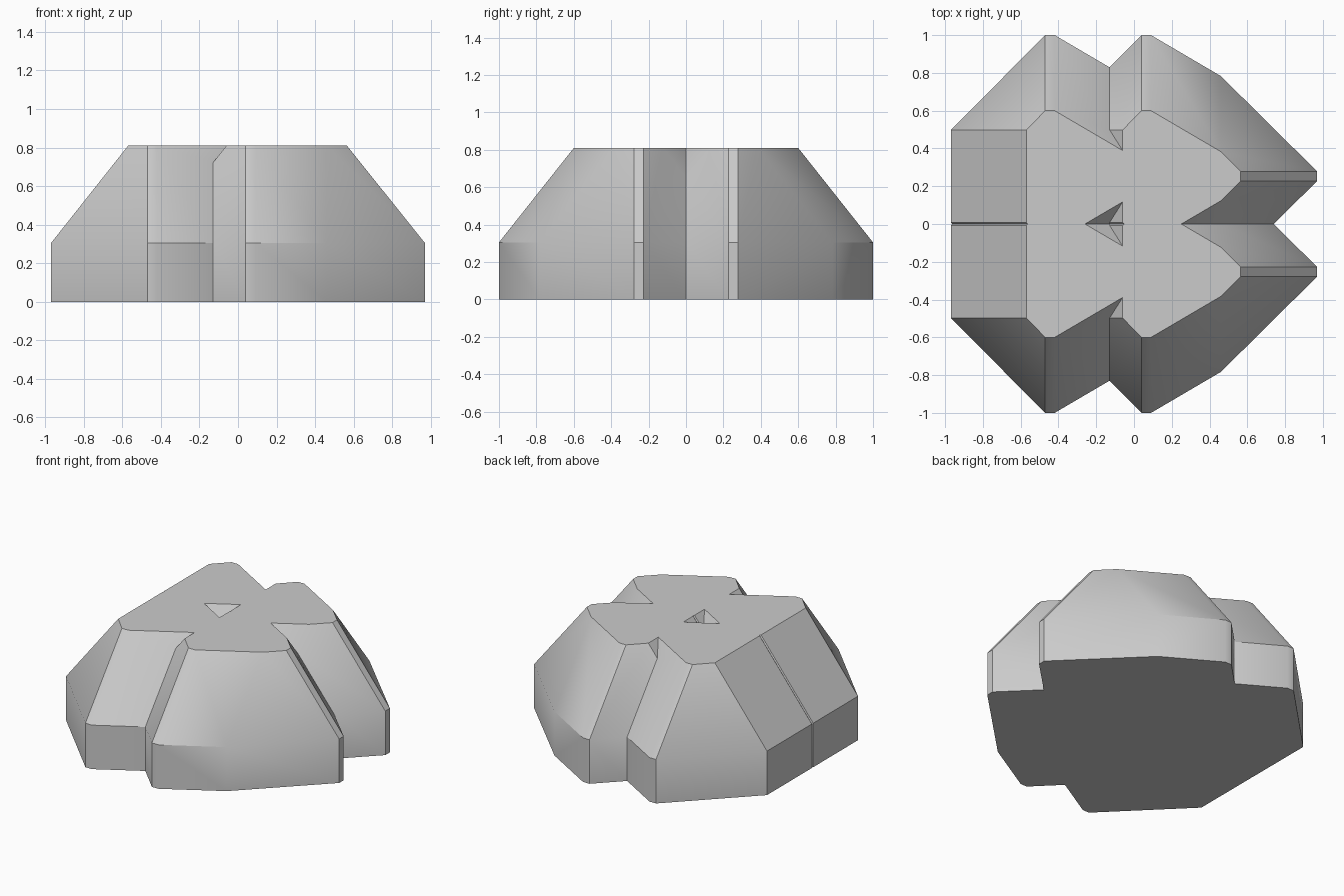
import bpy, bmesh, math

cube = bpy.data.objects.get("Cube")
if cube:
    bpy.data.objects.remove(cube, do_unlink=True)

grey = bpy.data.materials.new("plain_grey")
grey.use_nodes = True
grey.diffuse_color = (0.6, 0.6, 0.6, 1)
grey.node_tree.nodes["Principled BSDF"].inputs["Base Color"].default_value = (0.6, 0.6, 0.6, 1)

SHOULDER, TOP = 0.305, 0.81
# Half outlines of one lobe, as distances from its axis: x, y
LOWER = [(-0.46, 0.245), (0.04, 0.747), (0.09, 0.747), (0.46, 0.53), (0.97, 0.025)]
UPPER = [(-0.06, 0.245), (0.04, 0.347), (0.09, 0.347), (0.46, 0.13), (0.565, 0.025)]


def lobe(name, shift, side):
    """Convex lobe: upright wall below the shoulder, sloped sides above it."""
    bm = bmesh.new()
    for outline, z in ((LOWER, 0), (LOWER, SHOULDER), (UPPER, TOP)):
        for x, y in outline:
            for s in (1, -1):
                bm.verts.new((x + shift, side * 0.253 + s * y, z))
    bmesh.ops.convex_hull(bm, input=bm.verts)
    bmesh.ops.dissolve_limit(bm, angle_limit=math.radians(2), verts=bm.verts, edges=bm.edges)
    bmesh.ops.recalc_face_normals(bm, faces=bm.faces)
    mesh = bpy.data.meshes.new(name)
    bm.to_mesh(mesh)
    bm.free()
    mesh.materials.append(grey)
    ob = bpy.data.objects.new(name, mesh)
    bpy.context.collection.objects.link(ob)
    return ob


# Two mirrored pairs of lobes, merged into one faceted block
lobes = [lobe("faceted_block", shift, side) for shift in (0, -0.51) for side in (1, -1)]
block = lobes[0]
bpy.ops.object.select_all(action="DESELECT")
bpy.context.view_layer.objects.active = block
block.select_set(True)
for other in lobes[1:]:
    mod = block.modifiers.new("merge", "BOOLEAN")
    mod.operation = "UNION"
    mod.solver = "EXACT"
    mod.object = other
    bpy.ops.object.modifier_apply(modifier=mod.name)
    bpy.data.objects.remove(other, do_unlink=True)

# Clean flat areas left by the merge
bm = bmesh.new()
bm.from_mesh(block.data)
bmesh.ops.remove_doubles(bm, verts=bm.verts, dist=0.0005)
bmesh.ops.dissolve_limit(bm, angle_limit=math.radians(1), verts=bm.verts, edges=bm.edges)
bm.to_mesh(block.data)
bm.free()
bpy.ops.object.shade_smooth_by_angle(angle=math.radians(33))
